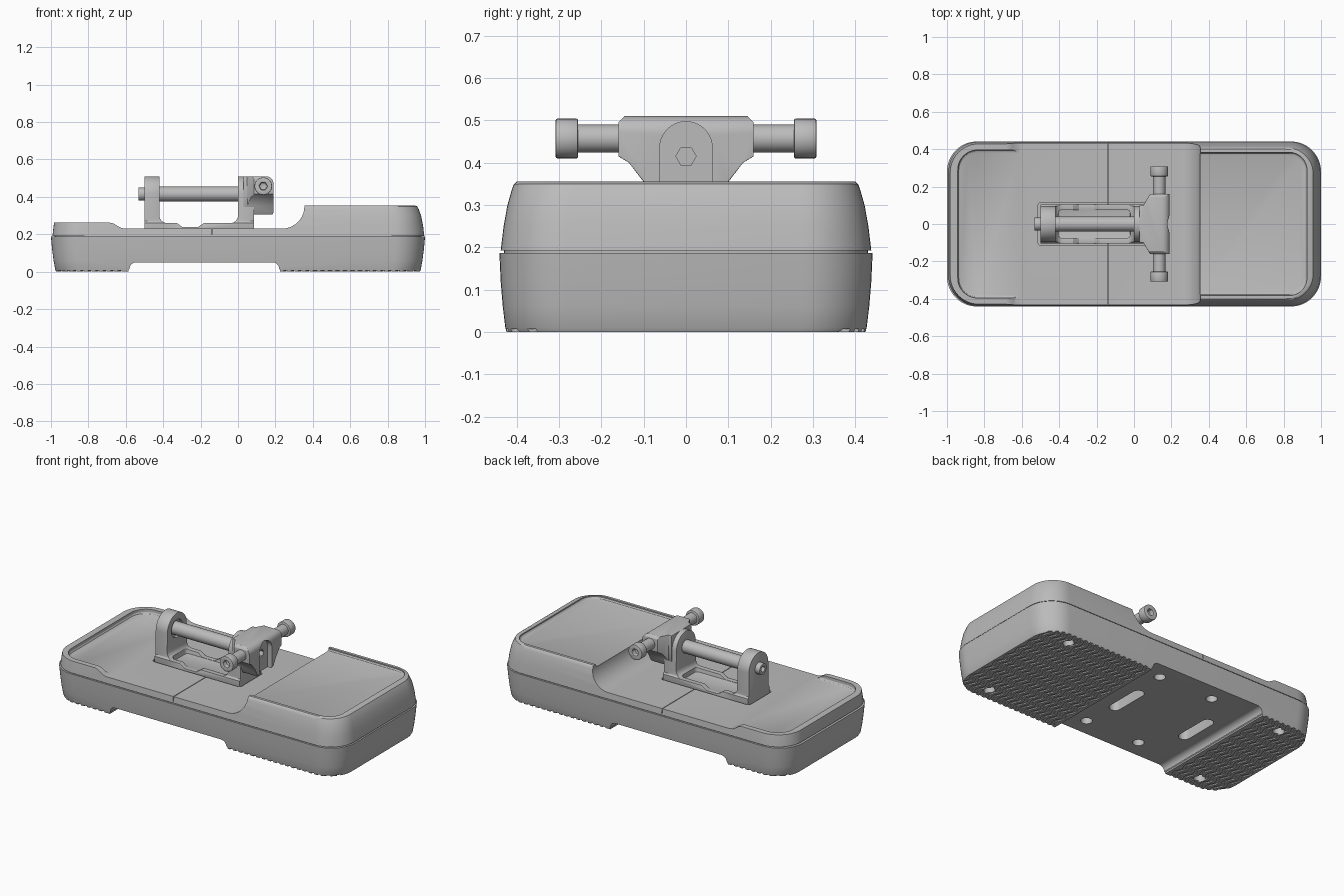
import bpy, bmesh, math
from mathutils import Vector

if "Cube" in bpy.data.objects:
    bpy.data.objects.remove(bpy.data.objects["Cube"], do_unlink=True)

grey = bpy.data.materials.new("plain_grey")
grey.use_nodes = True
colour = (0.5, 0.5, 0.5, 1)
grey.diffuse_color = colour
grey.node_tree.nodes["Principled BSDF"].inputs["Base Color"].default_value = colour


def loft(name, rings):
    """Closed skin through rings that have the same number of points."""
    bm = bmesh.new()
    loops = [[bm.verts.new(p) for p in ring] for ring in rings]
    n = len(loops[0])
    for a, b in zip(loops, loops[1:]):
        for i in range(n):
            j = (i + 1) % n
            bm.faces.new((a[i], a[j], b[j], b[i]))
    bm.faces.new(loops[0][::-1])
    bm.faces.new(loops[-1])
    bmesh.ops.recalc_face_normals(bm, faces=bm.faces)
    mesh = bpy.data.meshes.new(name)
    bm.to_mesh(mesh)
    bm.free()
    mesh.materials.append(grey)
    ob = bpy.data.objects.new(name, mesh)
    bpy.context.collection.objects.link(ob)
    return ob


def prism(name, axis, profile, lo, hi):
    """Extrude a 2D profile along x, y or z."""
    place = {"x": lambda p, t: (t, p[0], p[1]),
             "y": lambda p, t: (p[0], t, p[1]),
             "z": lambda p, t: (p[0], p[1], t)}[axis]
    return loft(name, [[place(p, t) for p in profile] for t in (lo, hi)])


def arc(cx, cy, r, start, end, steps=10):
    angles = [math.radians(start + (end - start) * i / steps) for i in range(steps + 1)]
    return [(cx + r * math.cos(a), cy + r * math.sin(a)) for a in angles]


def disc(cx, cy, r, sides=32):
    return arc(cx, cy, r, 0, 360 - 360 / sides, sides - 1)


def rounded(x0, x1, hy, r):
    pts = []
    for cx, cy, a in ((x1 - r, hy - r, 0), (x0 + r, hy - r, 90),
                      (x0 + r, r - hy, 180), (x1 - r, r - hy, 270)):
        pts += arc(cx, cy, r, a, a + 90, 12)
    return pts


def slab(name, levels):
    """Rounded rectangles stacked by height: (z, x0, x1, half depth, radius)."""
    return loft(name, [[(x, y, z) for x, y in rounded(x0, x1, hy, r)]
                       for z, x0, x1, hy, r in levels])


def apply(ob):
    graph = bpy.context.evaluated_depsgraph_get()
    mesh = bpy.data.meshes.new_from_object(ob.evaluated_get(graph))
    ob.modifiers.clear()
    ob.data = mesh


def combine(ob, *tools, op="DIFFERENCE"):
    for tool in tools:
        mod = ob.modifiers.new("cut", "BOOLEAN")
        mod.operation, mod.solver, mod.object = op, "EXACT", tool
        apply(ob)
        bpy.data.objects.remove(tool, do_unlink=True)


def bevel(ob, width, segments=3):
    mod = ob.modifiers.new("bevel", "BEVEL")
    mod.width, mod.segments, mod.angle_limit = width, segments, math.radians(40)
    apply(ob)


# Lower half with a raised arch under the middle
base = slab("base", [(0, -.972, .972, .424, .15), (.01, -.977, .977, .427, .15),
                     (.06, -.986, .986, .433, .155), (.12, -.994, .994, .438, .16),
                     (.187, -1, 1, .441, .16)])
under = [(-.585, -.05), (-.585, .01)] + arc(-.545, .015, .035, 180, 90, 5) \
    + arc(.185, .015, .035, 90, 0, 5) + [(.225, .01), (.225, -.05)]
combine(base, prism("arch_cut", "y", under, -.6, .6))

# Wavy tread grooves across both feet
def tread(name, x):
    rows = []
    for i in range(61):
        y = -.48 + i * .016
        sway = x + .009 * math.sin(y * 2 * math.pi / .1)
        rows.append([(sway + dx, y, z) for dx, z in
                     ((-.01, -.02), (.01, -.02), (.01, .007), (-.01, .007))])
    return loft(name, rows)

treads = [tread("tread_cut", start + i * .04) for start, count in ((-.945, 9), (.26, 18))
          for i in range(count)]
bpy.ops.object.select_all(action="DESELECT")
for t in treads:
    t.select_set(True)
bpy.context.view_layer.objects.active = treads[0]
bpy.ops.object.join()
combine(base, treads[0])

# Screw holes and adjusting slots in the underside
for sy in (-1, 1):
    for x, y in ((-.77, .345), (.77, .345), (-.3, .32), (.08, .32)):
        combine(base, prism("hole_cut", "z", disc(x, sy * y, .033, 24), -.05, .1))
for x in (.054, -.454):
    slot = arc(x, .1, .035, 0, 180) + arc(x, -.1, .035, 180, 360)
    combine(base, prism("slot_cut", "z", slot, -.05, .15))

# Thin core that closes the seam between the halves
slab("seam_core", [(.18, -.98, .98, .43, .16), (.2, -.98, .98, .43, .16)])

# Upper half: low deck on one side, tall rest on the other
top = slab("top_shell", [(.192, -.992, .996, .438, .16), (.25, -.985, .989, .431, .155),
                         (.3, -.976, .979, .422, .15), (.335, -.965, .966, .412, .145),
                         (.349, -.958, .958, .407, .14), (.355, -.945, .945, .4, .135)])
deck = [(-1.1, .5), (-1.1, .262), (-.685, .262), (-.665, .258), (-.645, .245),
        (-.625, .234), (-.6, .23)] + arc(.235, .35, .12, 270, 360) + [(.355, .5)]
combine(top, prism("deck_cut", "y", deck, -.6, .6),
        slab("low_tray_cut", [(.232, -.925, -.4, .38, .09), (.237, -.937, -.4, .39, .1),
                              (.245, -.942, -.4, .395, .105), (.4, -.945, -.4, .398, .11)]),
        slab("high_tray_cut", [(.336, .1, .905, .365, .08), (.34, .1, .918, .377, .09),
                               (.348, .1, .925, .383, .095), (.5, .1, .927, .385, .1)]),
        prism("split_cut", "x", [(-.6, .2), (.6, .2), (.6, .5), (-.6, .5)], -.142, -.138),
        slab("clearance_cut", [(.215, -.515, .095, .115, .02), (.4, -.515, .095, .115, .02)]))

# Bracket: two arched uprights joined by a low frame
side = [(-.5, .2), (.085, .2), (.085, .51), (0, .51)] + arc(-.04, .3, .04, 0, -90, 6) \
    + arc(-.38, .3, .04, 270, 180, 6) + [(-.42, .51), (-.5, .51)]
bracket = prism("bracket", "y", side, -.2, .2)
arch = [(-.105, .1), (.105, .1), (.105, .26), (.097, .27)] + arc(0, .415, .095, 0, 180, 24) \
    + [(-.097, .27), (-.105, .26)]
combine(bracket, prism("arch_limit", "x", arch, -1, 1), op="INTERSECT")
notch = [(-.33, .3), (-.33, .262), (-.295, .238), (-.215, .238), (-.18, .262), (-.18, .3)]
combine(bracket, slab("window_cut", [(.236, -.405, -.02, .075, .02), (.275, -.405, -.02, .075, .02)]),
        prism("notch_cut", "y", notch, -.3, .3),
        prism("rod_seat_cut", "x", disc(0, .415, .055), -.435, -.4))
bevel(bracket, .005, 2)

# Cross yoke with a scooped front and socket
half = [(.075, .305), (.1, .355), (.135, .4), (.16, .415), (.16, .495), (.145, .51)]
yoke_shape = half + [(-y, z) for y, z in reversed(half)]
yoke = prism("yoke", "x", yoke_shape, .03, .19)
plan = [(.03, -.1), (.05, -.1), (.085, -.16), (.19, -.16),
        (.19, .16), (.085, .16), (.05, .1), (.03, .1)]
outline = [(.0, .51), (.0, .3), (.06, .3), (.18, .3), (.19, .315)] \
    + arc(.15, .47, .04, 0, 90, 8)
combine(yoke, prism("plan_limit", "z", plan, 0, 1), prism("side_limit", "y", outline, -1, 1),
        op="INTERSECT")
bevel(yoke, .007)
scoop = [(-.062, .29), (.062, .29)] + arc(0, .435, .062, 0, 180, 20)
combine(yoke, prism("scoop_cut", "x", scoop, .16, .3),
        prism("socket_cut", "x", disc(0, .415, .024, 6), .12, .3))

# Long rod between the uprights and its end bolt
prism("long_rod", "x", disc(0, .415, .04), -.45, .03)
bolt = prism("end_bolt", "x", disc(0, .415, .035), -.532, -.49)
combine(bolt, prism("bolt_socket", "x", disc(0, .415, .018, 6), -.6, -.51))
bevel(bolt, .004, 2)

# Side screws with socket heads
for word, s in (("front", -1), ("back", 1)):
    prism(word + "_screw_shaft", "y", disc(.135, .457, .033), s * .14, s * .265)
    head = prism(word + "_screw_head", "y", disc(.135, .457, .047), s * .255, s * .308)
    combine(head, prism("head_socket", "y", disc(.135, .457, .022, 6), s * .28, s * .4))
    bevel(head, .004, 2)

# Soft shading with crisp edges
bpy.ops.object.select_all(action="DESELECT")
for ob in bpy.context.scene.objects:
    if ob.type == "MESH":
        ob.select_set(True)
        bpy.context.view_layer.objects.active = ob
bpy.ops.object.shade_smooth_by_angle(angle=math.radians(30))
